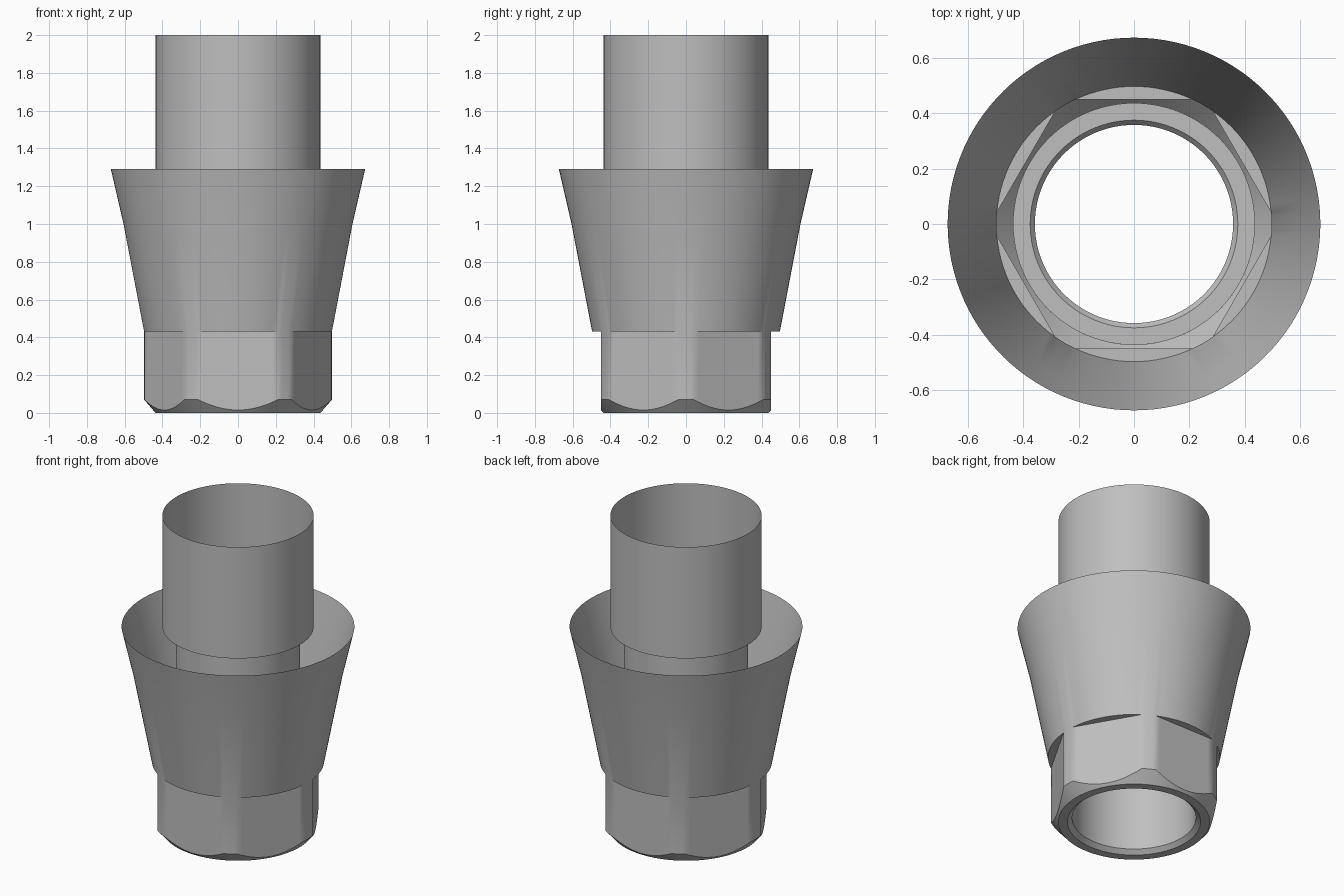
import bpy, bmesh
from math import pi, sin, cos, acos, radians

cube = bpy.data.objects.get("Cube")
if cube:
    bpy.data.objects.remove(cube)

metal = bpy.data.materials.new("satin grey metal")
metal.use_nodes = True
GREY = (0.52, 0.52, 0.52, 1)
metal.diffuse_color = GREY
metal.node_tree.nodes["Principled BSDF"].inputs["Base Color"].default_value = GREY

CORNER_R, APOTHEM, FOOT_R, POST_R, BORE_R = 0.497, 0.45, 0.437, 0.437, 0.358
HEX_TOP, RIM_Z, TOP_Z = 0.43, 1.29, 2.0


def lathe(name, rows, angles, flip=False):
    """Skin a stack of rings; each row maps an angle to (radius, height)."""
    bm = bmesh.new()
    rings = []
    for row in rows:
        ring = []
        for a in angles:
            r, z = row(a)
            ring.append(bm.verts.new((r * cos(a), r * sin(a), z)))
        rings.append(ring)
    n = len(angles)
    for low, high in zip(rings, rings[1:]):
        for i in range(n):
            j = (i + 1) % n
            quad = [low[i], low[j], high[j], high[i]]
            bm.faces.new(quad[::-1] if flip else quad)
    bmesh.ops.remove_doubles(bm, verts=bm.verts, dist=0.0001)
    mesh = bpy.data.meshes.new(name)
    bm.to_mesh(mesh)
    bm.free()
    mesh.materials.append(metal)
    obj = bpy.data.objects.new(name, mesh)
    bpy.context.collection.objects.link(obj)
    bpy.ops.object.select_all(action='DESELECT')
    obj.select_set(True)
    bpy.context.view_layer.objects.active = obj
    bpy.ops.object.shade_smooth_by_angle(angle=radians(30))
    return obj


def ring(r, z):
    return lambda a: (r, z)


# Angles that land exactly on the ends of the hexagon flats and rounded corners
half_flat = acos(APOTHEM / CORNER_R)
half_corner = pi / 6 - half_flat
hex_angles = []
for side in range(6):
    mid = pi / 6 + side * pi / 3
    hex_angles += [mid - half_flat + 2 * half_flat * k / 16 for k in range(16)]
    hex_angles += [mid + half_flat + 2 * half_corner * k / 4 for k in range(4)]


def hex_radius(a):
    off = (a % (pi / 3)) - pi / 6
    return min(CORNER_R, APOTHEM / cos(off))


def chamfer_top(a):
    r = hex_radius(a)
    return r, (r - FOOT_R) * 1.17


# Chamfered hexagon foot, flaring into the open cone
lathe("hex_foot_and_cone", [
    ring(FOOT_R, 0),
    chamfer_top,
    lambda a: (hex_radius(a), HEX_TOP),
    ring(CORNER_R, HEX_TOP),
    ring(0.606, 1.0),
    ring(0.673, RIM_Z),
], hex_angles)

round_angles = [2 * pi * k / 96 for k in range(96)]

# Bottom face, countersunk bore and the ledge inside the post
lathe("bore", [
    ring(FOOT_R, 0),
    ring(0.385, 0),
    ring(BORE_R, 0.025),
    ring(BORE_R, RIM_Z - 0.02),
    ring(0.375, RIM_Z),
    ring(POST_R, RIM_Z),
], round_angles, flip=True)

# Thin open post
lathe("post", [ring(POST_R, RIM_Z), ring(POST_R, TOP_Z)], round_angles)
